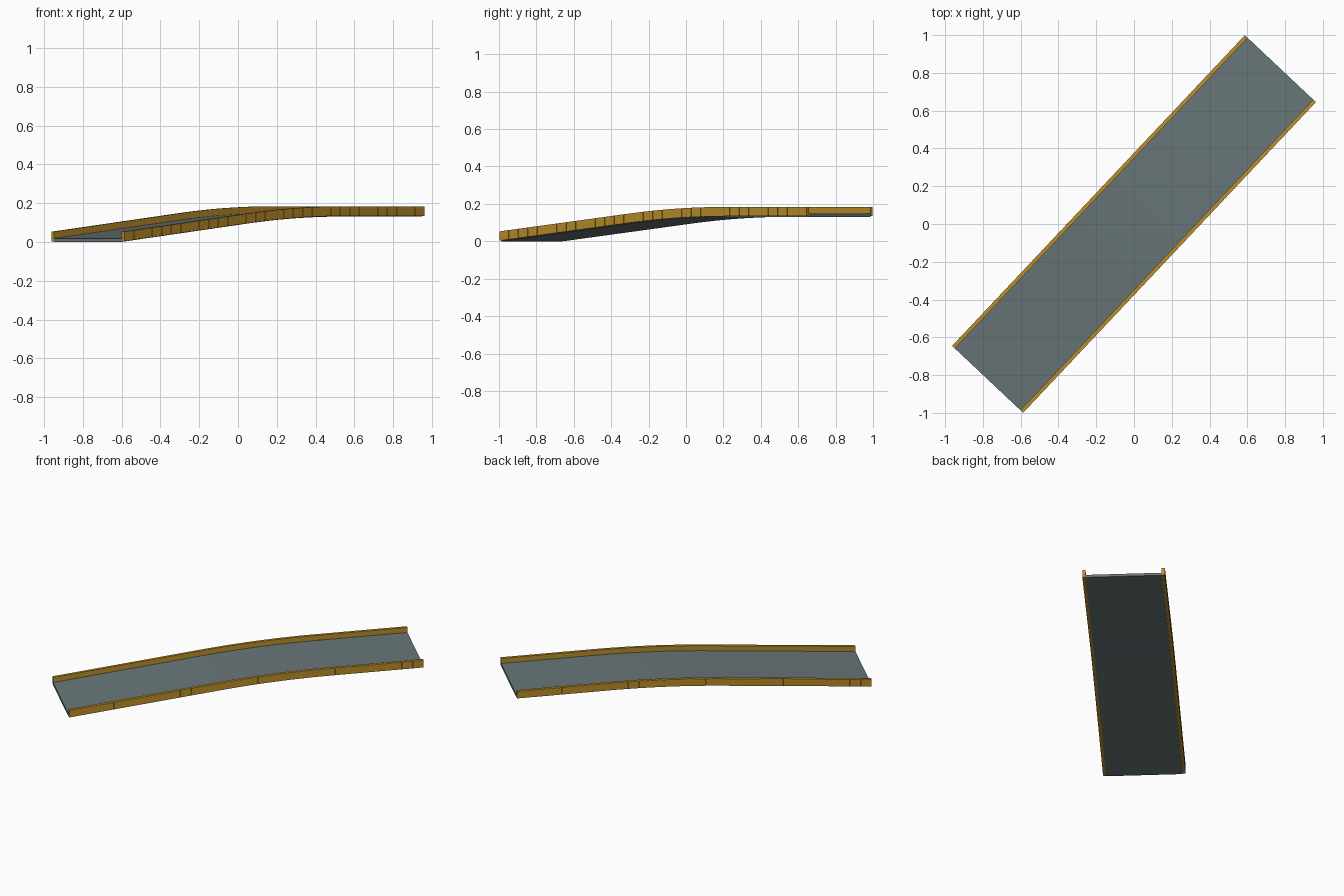
import bpy, bmesh, math

if "Cube" in bpy.data.objects:
    bpy.data.objects.remove(bpy.data.objects["Cube"], do_unlink=True)

LENGTH, WIDTH, YAW = 2.26, 0.517, math.radians(46.7)
RAIL = 0.02          # rail thickness
SKIN = 0.003         # raised side panels


def material(name, rgb):
    m = bpy.data.materials.new(name)
    m.use_nodes = True
    m.diffuse_color = (*rgb, 1)
    m.node_tree.nodes["Principled BSDF"].inputs["Base Color"].default_value = (*rgb, 1)
    return m


steel = material("grey steel", (0.14, 0.18, 0.19))
yellow = material("amber paint", (0.51, 0.28, 0.024))


def height(s):
    """Straight slope, then an easing curve into a level run."""
    start, ease, slope = 0.95, 0.72, 0.1
    d = min(max(s - start, 0), ease)
    return slope * min(s, start) + slope * (d - d * d / (2 * ease))


def sweep(bm, t0, t1, z0, z1, s0, s1, steps):
    """Sweep a rectangle along the ramp between two distances."""
    rings = []
    for i in range(steps + 1):
        s = s0 + (s1 - s0) * i / steps
        h = height(s)
        rings.append([bm.verts.new((s - LENGTH / 2, t, h + z))
                      for t, z in ((t0, z0), (t1, z0), (t1, z1), (t0, z1))])
    for a, b in zip(rings, rings[1:]):
        for k in range(4):
            n = (k + 1) % 4
            bm.faces.new((a[k], a[n], b[n], b[k]))
    bm.faces.new(rings[0])
    bm.faces.new(rings[-1])


def finish(bm, name, mat):
    bmesh.ops.recalc_face_normals(bm, faces=bm.faces)
    me = bpy.data.meshes.new(name)
    bm.to_mesh(me)
    bm.free()
    me.materials.append(mat)
    ob = bpy.data.objects.new(name, me)
    ob.rotation_euler.z = YAW
    bpy.context.collection.objects.link(ob)


# Deck plate
half = WIDTH / 2
bm = bmesh.new()
sweep(bm, -half + RAIL, half - RAIL, 0, 0.018, 0, LENGTH, 40)
finish(bm, "deck", steel)

# Side rails, each with a row of raised panels on the outer face
PANELS = 32
pitch = LENGTH / PANELS
for name, side in (("left_rail", -1), ("right_rail", 1)):
    bm = bmesh.new()
    outer = -side * (half - SKIN)
    sweep(bm, -side * (half - RAIL), outer, 0.003, 0.053, 0, LENGTH, 40)
    finish(bm, name, yellow)
    bm = bmesh.new()
    for i in range(PANELS):
        sweep(bm, outer, -side * half, 0.004, 0.052,
              i * pitch + 0.002, (i + 1) * pitch - 0.002, 2)
    finish(bm, name + "_panels", yellow)
